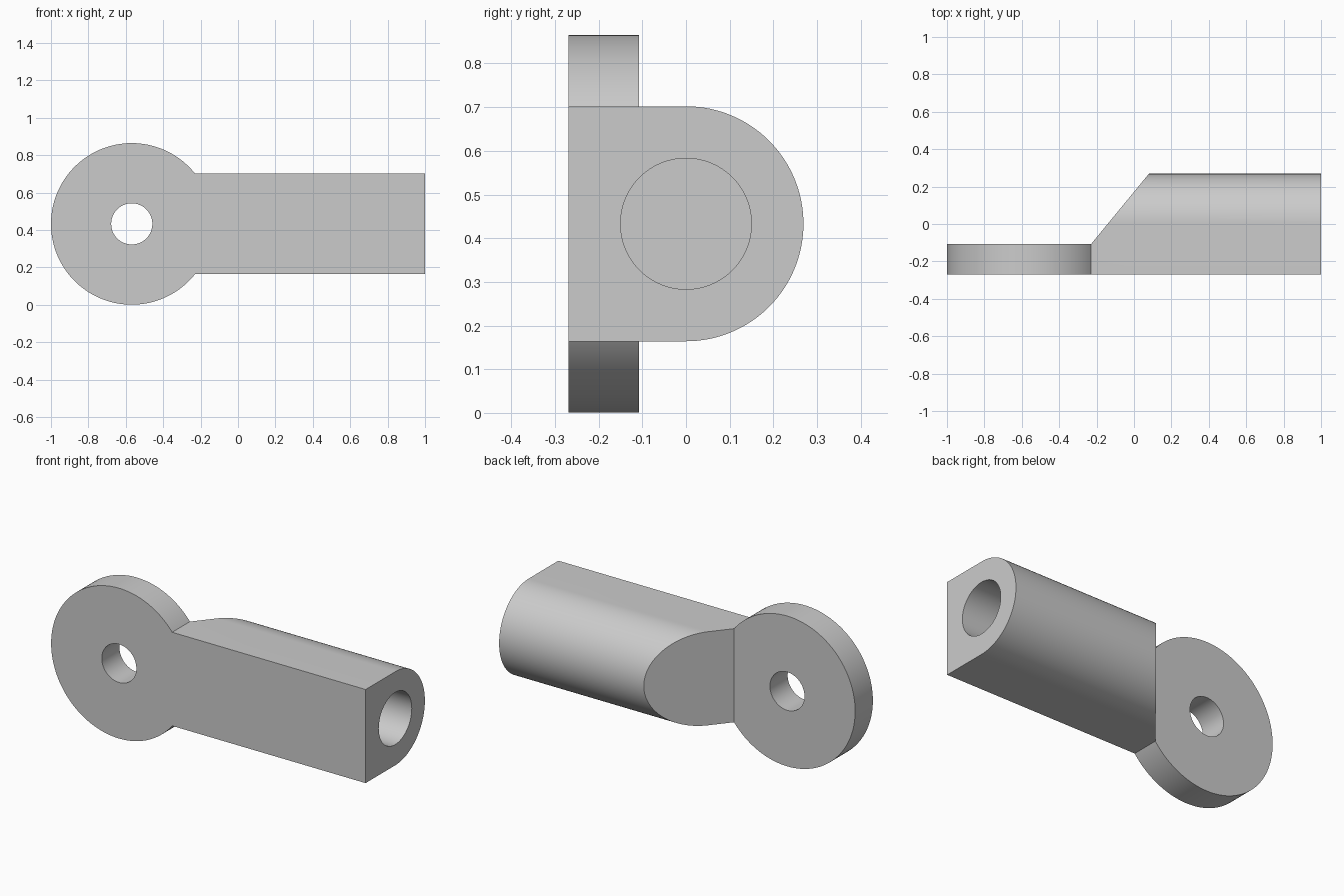
import bpy, bmesh, math
from mathutils import Vector, Matrix

if "Cube" in bpy.data.objects:
    bpy.data.objects.remove(bpy.data.objects["Cube"], do_unlink=True)

MID_Z = 0.433      # height of both axes
HALF = 0.269       # half width of the shank
EYE_X, EYE_R, EYE_HOLE = -0.568, 0.432, 0.11
EYE_BACK = -0.108  # back face of the flat eye

grey = bpy.data.materials.new("plain grey")
grey.use_nodes = True
grey.diffuse_color = (0.6, 0.6, 0.6, 1)
grey.node_tree.nodes["Principled BSDF"].inputs["Base Color"].default_value = (0.6, 0.6, 0.6, 1)


def make_object(name, bm):
    bmesh.ops.recalc_face_normals(bm, faces=bm.faces)
    mesh = bpy.data.meshes.new(name)
    bm.to_mesh(mesh)
    bm.free()
    mesh.materials.append(grey)
    obj = bpy.data.objects.new(name, mesh)
    bpy.context.collection.objects.link(obj)
    return obj


def cylinder(name, radius, length, centre, axis, sides=96):
    bm = bmesh.new()
    turn = Matrix.Rotation(math.pi / 2, 4, axis)
    bmesh.ops.create_cone(bm, cap_ends=True, segments=sides, radius1=radius,
                          radius2=radius, depth=length,
                          matrix=Matrix.Translation(centre) @ turn)
    return make_object(name, bm)


def combine(target, other, operation):
    mod = target.modifiers.new(operation.title(), "BOOLEAN")
    mod.operation = operation
    mod.solver = "EXACT"
    mod.object = other
    bpy.context.view_layer.objects.active = target
    bpy.ops.object.modifier_apply(modifier=mod.name)
    bpy.data.objects.remove(other, do_unlink=True)


# Shank: D-shaped section drawn along x, with a sloping cut at the eye end
bm = bmesh.new()
start, end, steps = -0.33, 1.0, 64
section = [(-HALF, -HALF)]
for i in range(steps + 1):
    a = -math.pi / 2 + math.pi * i / steps
    section.append((HALF * math.cos(a), HALF * math.sin(a)))
section.append((-HALF, HALF))
face = bm.faces.new([bm.verts.new((start, y, MID_Z + z)) for y, z in section])
grown = bmesh.ops.extrude_face_region(bm, geom=[face])
bmesh.ops.translate(bm, vec=(end - start, 0, 0),
                    verts=[v for v in grown["geom"] if isinstance(v, bmesh.types.BMVert)])
cut = bmesh.ops.bisect_plane(bm, geom=bm.verts[:] + bm.edges[:] + bm.faces[:],
                             plane_co=(-0.23, EYE_BACK, 0),
                             plane_no=Vector((-0.377, 0.31, 0)), clear_outer=True)
bmesh.ops.holes_fill(bm, edges=[e for e in bm.edges if e.is_boundary], sides=0)
body = make_object("rod_end", bm)

# Flat round eye joined to the shank
thick = EYE_BACK + HALF
eye_y = (EYE_BACK - HALF) / 2
combine(body, cylinder("eye", EYE_R, thick, (EYE_X, eye_y, MID_Z), "X", 128), "UNION")

# Pin hole through the eye and blind bore in the shank end
combine(body, cylinder("pin_hole", EYE_HOLE, 0.5, (EYE_X, eye_y, MID_Z), "X", 64), "DIFFERENCE")
combine(body, cylinder("shank_bore", 0.15, 1.7 - 0.2, (0.95, 0, MID_Z), "Y", 64), "DIFFERENCE")

# Smooth curved walls, crisp edges
body.select_set(True)
bpy.context.view_layer.objects.active = body
bpy.ops.object.shade_smooth_by_angle(angle=math.radians(25))
